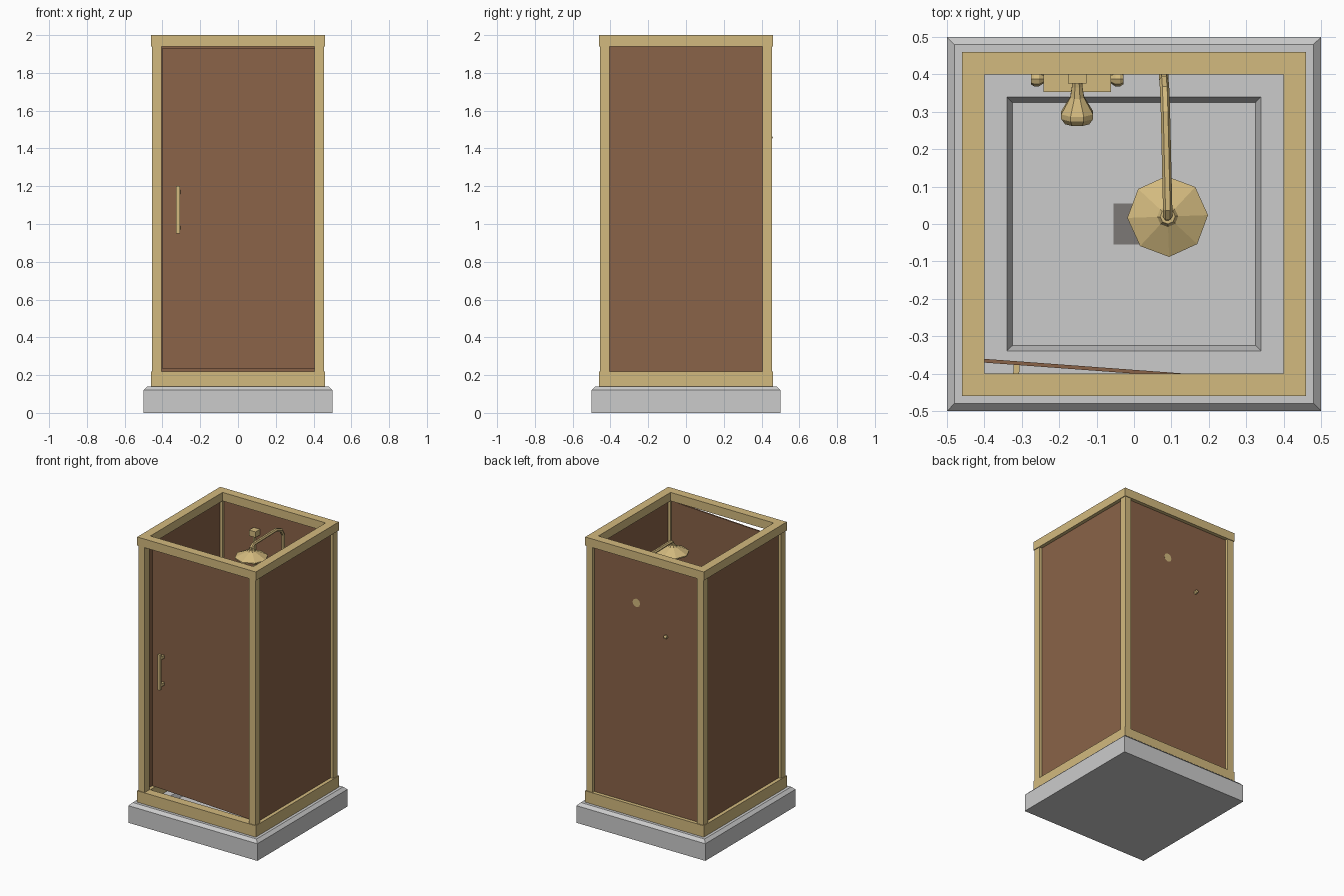
import bpy, bmesh
from math import sin, cos, pi, radians, sqrt, atan2
from mathutils import Vector

if "Cube" in bpy.data.objects:
    bpy.data.objects.remove(bpy.data.objects["Cube"])


def material(name, rgb):
    m = bpy.data.materials.new(name)
    m.diffuse_color = (*rgb, 1)
    m.use_nodes = True
    m.node_tree.nodes["Principled BSDF"].inputs["Base Color"].default_value = m.diffuse_color
    return m


BRASS = material("brass", (0.65, 0.49, 0.21))
PANEL = material("brown_panel", (0.255, 0.125, 0.065))
DARK = material("dark_grey", (0.2, 0.19, 0.18))


def finish(name, bm, mat, loc=(0, 0, 0), rot=(0, 0, 0)):
    bmesh.ops.remove_doubles(bm, verts=bm.verts, dist=1e-5)
    bmesh.ops.recalc_face_normals(bm, faces=bm.faces)
    me = bpy.data.meshes.new(name)
    bm.to_mesh(me)
    bm.free()
    ob = bpy.data.objects.new(name, me)
    bpy.context.collection.objects.link(ob)
    ob.location, ob.rotation_euler = loc, rot
    if mat:
        me.materials.append(mat)
    return ob


def box(name, lo, hi, mat, loc=(0, 0, 0), rot=(0, 0, 0)):
    bm = bmesh.new()
    bmesh.ops.create_cube(bm, size=1)
    for v in bm.verts:
        v.co = [a + (c + 0.5) * (b - a) for a, b, c in zip(lo, hi, v.co)]
    return finish(name, bm, mat, loc, rot)


def lathe(name, profile, n, mat, loc=(0, 0, 0), rot=(0, 0, 0), turn=0.0, closed=False):
    # Spin (radius, z) points around z; n = 4 gives square mouldings
    bm = bmesh.new()
    k, t = (sqrt(2), pi / 4) if n == 4 else (1, turn)
    rings = [[bm.verts.new((r * k * cos(t + 2 * pi * i / n), r * k * sin(t + 2 * pi * i / n), z))
              for i in range(n)] for r, z in profile]
    pairs = list(zip(rings, rings[1:])) + ([(rings[-1], rings[0])] if closed else [])
    for a, b in pairs:
        for i in range(n):
            j = (i + 1) % n
            bm.faces.new((a[i], a[j], b[j], b[i]))
    return finish(name, bm, mat, loc, rot)


def tube(name, pts, radius, mat):
    cu = bpy.data.curves.new(name, 'CURVE')
    cu.dimensions = '3D'
    cu.bevel_depth, cu.bevel_resolution, cu.use_fill_caps = radius, 1, True
    sp = cu.splines.new('POLY')
    sp.points.add(len(pts) - 1)
    for p, c in zip(sp.points, pts):
        p.co = (*c, 1)
    sp.use_smooth = False
    cu.materials.append(mat)
    ob = bpy.data.objects.new(name, cu)
    bpy.context.collection.objects.link(ob)
    return ob


# Tray with bevelled rim and sunken basin, plus drain
lathe("shower_tray", [(0, 0), (0.5, 0), (0.5, 0.12), (0.48, 0.14), (0.34, 0.14),
                      (0.325, 0.10), (0, 0.10)], 4, None)
box("drain", (-0.055, -0.055, 0.098), (0.055, 0.055, 0.102), DARK)

# Frame rails and corner posts
for name, z0, z1 in (("bottom_rail", 0.14, 0.22), ("top_rail", 1.94, 2.0)):
    lathe(name, [(0.46, z0), (0.46, z1), (0.40, z1), (0.40, z0)], 4, BRASS, closed=True)
for sx, xn in ((-1, "left"), (1, "right")):
    for sy, yn in ((-1, "front"), (1, "back")):
        x, y = sx * 0.43, sy * 0.43
        box(f"{yn}_{xn}_post", (x - 0.025, y - 0.025, 0.22), (x + 0.025, y + 0.025, 1.94), BRASS)

# Fixed wall panels
for sx, xn in ((-1, "left"), (1, "right")):
    box(f"{xn}_panel", (sx * 0.43 - 0.005, -0.41, 0.21), (sx * 0.43 + 0.005, 0.41, 1.95), PANEL)
box("back_panel", (-0.41, 0.425, 0.21), (0.41, 0.435, 1.95), PANEL)

# Door hinged at the right, slightly ajar inwards, with pull handle
hinge, swing = (0.41, -0.425, 0), (0, 0, radians(-4.2))
box("door", (-0.815, -0.005, 0.235), (0, 0.005, 1.93), PANEL, hinge, swing)
box("door_handle", (-0.735, -0.055, 0.95), (-0.715, -0.037, 1.20), BRASS, hinge, swing)
for z in (0.97, 1.16):
    box("handle_mount", (-0.733, -0.04, z), (-0.717, 0, z + 0.02), BRASS, hinge, swing)

# Gooseneck arm with wall flange and octagonal rain head
tube("shower_arm", [(0.08, 0.43, 1.63), (0.08, 0.40, 1.65), (0.08, 0.385, 1.69), (0.08, 0.385, 1.84),
                    (0.082, 0.36, 1.88), (0.084, 0.30, 1.905), (0.09, 0.04, 1.905),
                    (0.09, 0.02, 1.89), (0.09, 0.02, 1.855)], 0.0125, BRASS)
lathe("arm_flange", [(0, 0), (0.03, 0), (0.022, 0.025), (0, 0.025)], 8, BRASS,
      (0.08, 0.4358, 1.63), (pi / 2, 0, 0))
lathe("rain_head", [(0, 1.82), (0.108, 1.82), (0.108, 1.828), (0.028, 1.865), (0.02, 1.878), (0, 1.878)],
      8, BRASS, (0.09, 0.02, 0), turn=radians(2))

# Hand shower on a tilted stem whose tip passes through the back panel
tip, face = Vector((-0.152, 0.452, 1.458)), Vector((-0.152, 0.27, 1.41))
d = face - tip
L = d.length
lathe("hand_shower", [(0, -0.008), (0.012, 0), (0.015, L * 0.46), (0.02, L * 0.62), (0.046, L * 0.85),
                      (0.046, L * 0.92), (0.035, L), (0, L)], 8, BRASS, tip,
      d.to_track_quat('Z', 'Y').to_euler(), turn=pi / 8)

# Riser with top bracket
box("riser_bracket", (-0.177, 0.375, 1.765), (-0.127, 0.43, 1.805), BRASS)
tube("riser_pipe", [(-0.152, 0.40, 1.12), (-0.152, 0.40, 1.77)], 0.011, BRASS)

# Mixer valve with two side knobs
box("mixer_body", (-0.242, 0.353, 1.06), (-0.062, 0.43, 1.13), BRASS)
for s, xn in ((-1, "left"), (1, "right")):
    lathe(f"{xn}_knob", [(0, 0), (0.012, 0), (0.02, 0.012), (0.02, 0.025), (0.014, 0.034), (0, 0.034)],
          8, BRASS, (-0.152 + s * 0.09, 0.388, 1.095), (0, s * pi / 2, 0))
